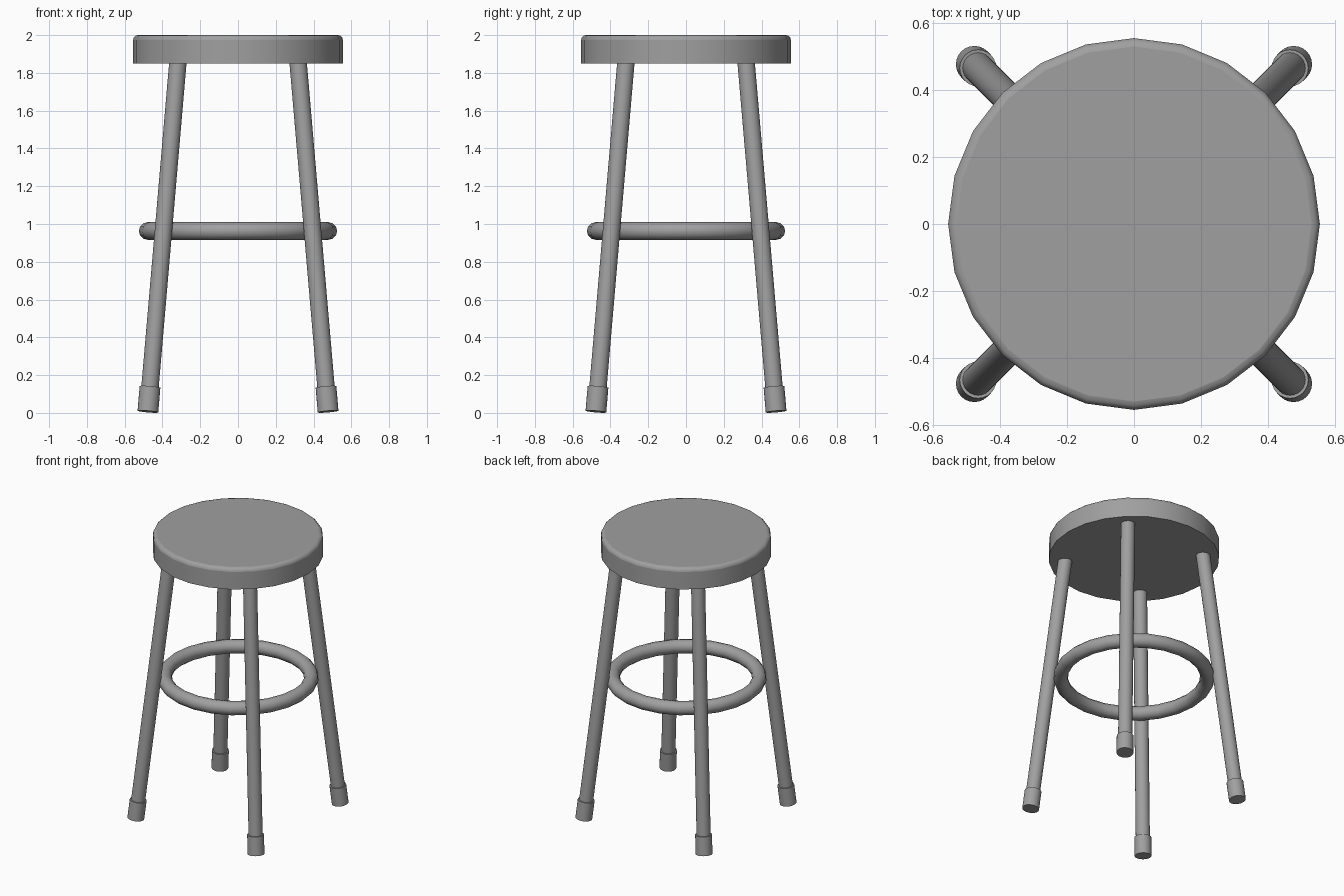
import bpy
import math
from mathutils import Vector

cube = bpy.data.objects.get("Cube")
if cube:
    bpy.data.objects.remove(cube, do_unlink=True)

# Single grey colour
GREY = (0.35, 0.35, 0.35, 1.0)
grey = bpy.data.materials.new("grey")
grey.use_nodes = True
grey.diffuse_color = GREY
grey.node_tree.nodes["Principled BSDF"].inputs["Base Color"].default_value = GREY


def finish(name):
    obj = bpy.context.object
    obj.name = name
    obj.data.materials.append(grey)
    bpy.ops.object.shade_smooth_by_angle(angle=math.radians(40))
    return obj


def rod(name, start, end, radius, sides=24):
    """Cylinder running from start to end."""
    axis = end - start
    bpy.ops.mesh.primitive_cylinder_add(
        vertices=sides, radius=radius, depth=axis.length,
        location=(start + end) / 2,
        rotation=axis.to_track_quat('Z', 'Y').to_euler())
    return finish(name)


# Seat: thick disc with a rounded upper rim
SEAT_RADIUS, SEAT_BOTTOM, SEAT_TOP = 0.555, 1.85, 2.0
bpy.ops.mesh.primitive_cylinder_add(
    vertices=24, radius=SEAT_RADIUS, depth=SEAT_TOP - SEAT_BOTTOM,
    location=(0, 0, (SEAT_TOP + SEAT_BOTTOM) / 2))
seat = bpy.context.object
weights = seat.data.attributes.new("bevel_weight_edge", 'FLOAT', 'EDGE')
for edge in seat.data.edges:
    if all(seat.data.vertices[i].co.z > 0 for i in edge.vertices):
        weights.data[edge.index].value = 1.0
rim = seat.modifiers.new("rounded_rim", 'BEVEL')
rim.limit_method = 'WEIGHT'
rim.width = 0.025
rim.segments = 3
finish("seat")

# Splayed legs with rubber feet
for side, sx in (("left", 1), ("right", -1)):
    for end, sy in (("front", -1), ("back", 1)):
        bottom = Vector((sx * 0.477, sy * 0.477, 0.007))
        top = Vector((sx * 0.317, sy * 0.317, 1.87))
        rod(f"{end}_{side}_leg", bottom.lerp(top, 0.01), top, 0.046)
        rod(f"{end}_{side}_foot", bottom, bottom.lerp(top, 0.07), 0.055)

# Foot ring
bpy.ops.mesh.primitive_torus_add(
    major_segments=24, minor_segments=12, major_radius=0.478,
    minor_radius=0.047, location=(0, 0, 0.963))
finish("foot_ring")
